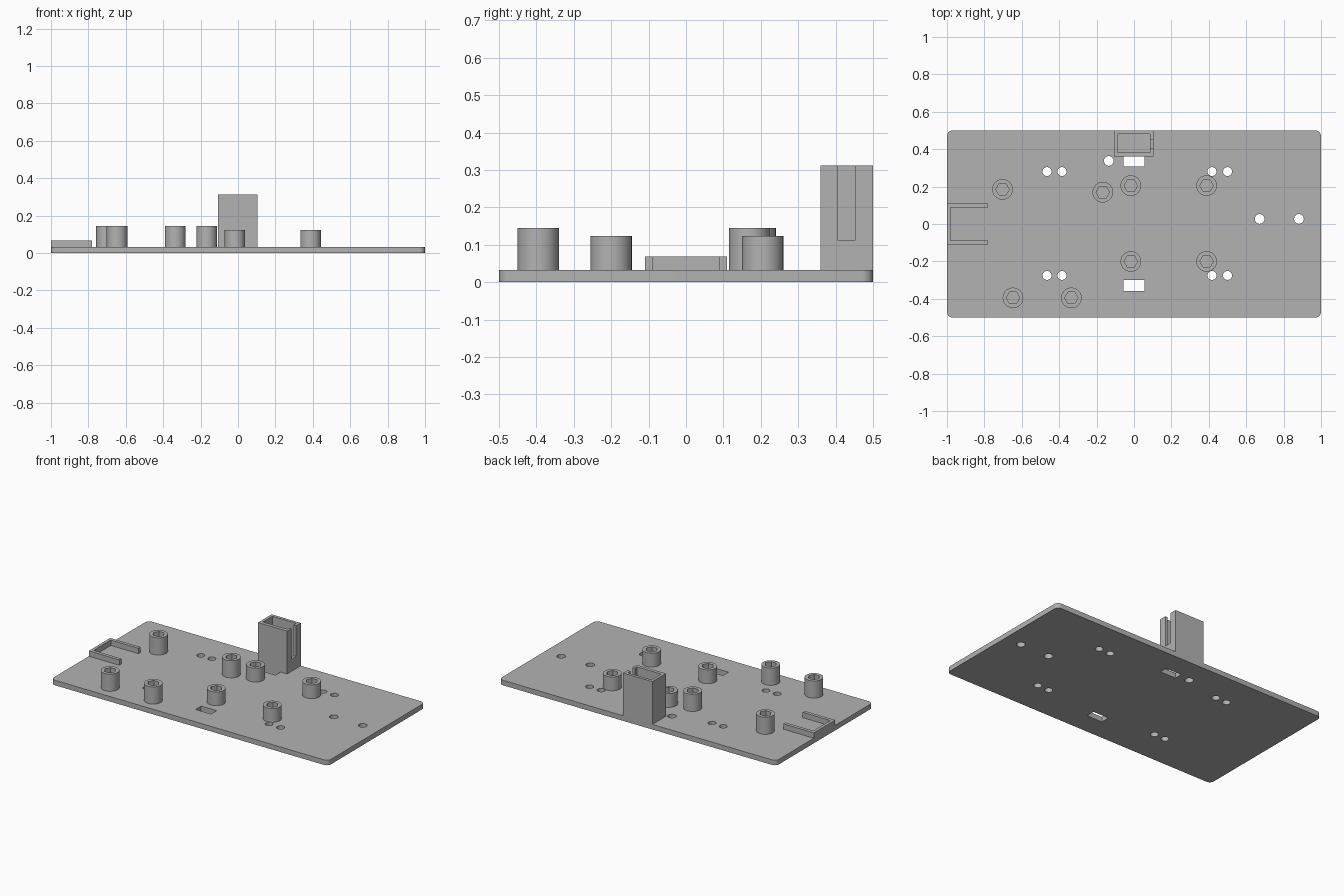
import bpy, bmesh, math

if "Cube" in bpy.data.objects:
    bpy.data.objects.remove(bpy.data.objects["Cube"])

grey = bpy.data.materials.new("plain_grey")
grey.diffuse_color = (0.45, 0.45, 0.45, 1)
grey.use_nodes = True
grey.node_tree.nodes["Principled BSDF"].inputs["Base Color"].default_value = grey.diffuse_color


def circle(x, y, r, n=32):
    return [(x + r * math.cos(2 * math.pi * i / n), y + r * math.sin(2 * math.pi * i / n)) for i in range(n)]


def rect(x0, x1, y0, y1):
    return [(x0, y0), (x1, y0), (x1, y1), (x0, y1)]


def rounded_rect(hx, hy, r, steps=8):
    pts = []
    for k, (sx, sy) in enumerate([(1, 1), (-1, 1), (-1, -1), (1, -1)]):
        for i in range(steps + 1):
            a = math.pi / 2 * (k + i / steps)
            pts.append((sx * (hx - r) + r * math.cos(a), sy * (hy - r) + r * math.sin(a)))
    return pts


def extrude(name, outlines, z0, z1):
    """Solid from flat outlines; inner outlines become holes."""
    curve = bpy.data.curves.new(name + "_profile", 'CURVE')
    curve.dimensions = '2D'
    curve.fill_mode = 'BOTH'
    curve.extrude = (z1 - z0) / 2
    for pts in outlines:
        s = curve.splines.new('POLY')
        s.points.add(len(pts) - 1)
        for p, (x, y) in zip(s.points, pts):
            p.co = (x, y, 0, 1)
        s.use_cyclic_u = True
    temp = bpy.data.objects.new(name + "_profile", curve)
    bpy.context.collection.objects.link(temp)
    bpy.context.view_layer.update()
    dg = bpy.context.evaluated_depsgraph_get()
    mesh = bpy.data.meshes.new_from_object(temp.evaluated_get(dg))
    bpy.data.objects.remove(temp)
    bpy.data.curves.remove(curve)
    bm = bmesh.new()
    bm.from_mesh(mesh)
    bmesh.ops.remove_doubles(bm, verts=bm.verts, dist=1e-5)
    bmesh.ops.translate(bm, verts=bm.verts, vec=(0, 0, (z0 + z1) / 2))
    bmesh.ops.recalc_face_normals(bm, faces=bm.faces)
    bm.to_mesh(mesh)
    bm.free()
    mesh.shade_smooth()
    mesh.set_sharp_from_angle(angle=math.radians(30))
    mesh.materials.clear()
    mesh.materials.append(grey)
    ob = bpy.data.objects.new(name, mesh)
    bpy.context.collection.objects.link(ob)
    return ob


TOP = 0.033

# Base plate with screw holes and strap slots
holes = [(x, y) for x in (-0.465, -0.385, 0.417, 0.5) for y in (0.28, -0.275)]
cuts = [circle(x, y, 0.024, 24) for x, y in holes]
cuts += [circle(x, y, 0.026, 24) for x, y in [(-0.135, 0.337), (0.672, 0.027), (0.882, 0.027)]]
cuts += [rect(-0.056, 0.056, 0.307, 0.36), rect(-0.056, 0.056, -0.358, -0.30)]
extrude("base_plate", [rounded_rect(1, 0.5, 0.03)] + cuts, 0, TOP)

# Standoffs with hexagonal sockets: four tall, four short
tall = [(-0.703, 0.185), (-0.167, 0.17), (-0.647, -0.395), (-0.335, -0.395)]
short = [(x, y) for x in (-0.017, 0.388) for y in (0.205, -0.2)]
for label, spots, height in (("tall", tall, 0.145), ("short", short, 0.123)):
    for i, (x, y) in enumerate(spots):
        extrude(f"{label}_standoff_{i + 1}", [circle(x, y, 0.055, 48), circle(x, y, 0.036, 6)], TOP, height)

# Low three-sided bracket at the left end
extrude("end_bracket", [[(-1, -0.11), (-0.78, -0.11), (-0.78, -0.088), (-0.98, -0.088),
                         (-0.98, 0.088), (-0.78, 0.088), (-0.78, 0.11), (-1, 0.11)]], TOP, 0.068)

# Upright open box with a slit in its right wall, closed below by a sill
extrude("holder_box", [[(0.103, 0.406), (0.103, 0.36), (-0.107, 0.36), (-0.107, 0.5), (0.103, 0.5),
                        (0.103, 0.452), (0.085, 0.452), (0.085, 0.481), (-0.089, 0.481),
                        (-0.089, 0.383), (0.085, 0.383), (0.085, 0.406)]], TOP, 0.312)
extrude("holder_sill", [rect(0.085, 0.103, 0.406, 0.452)], TOP, 0.112)
